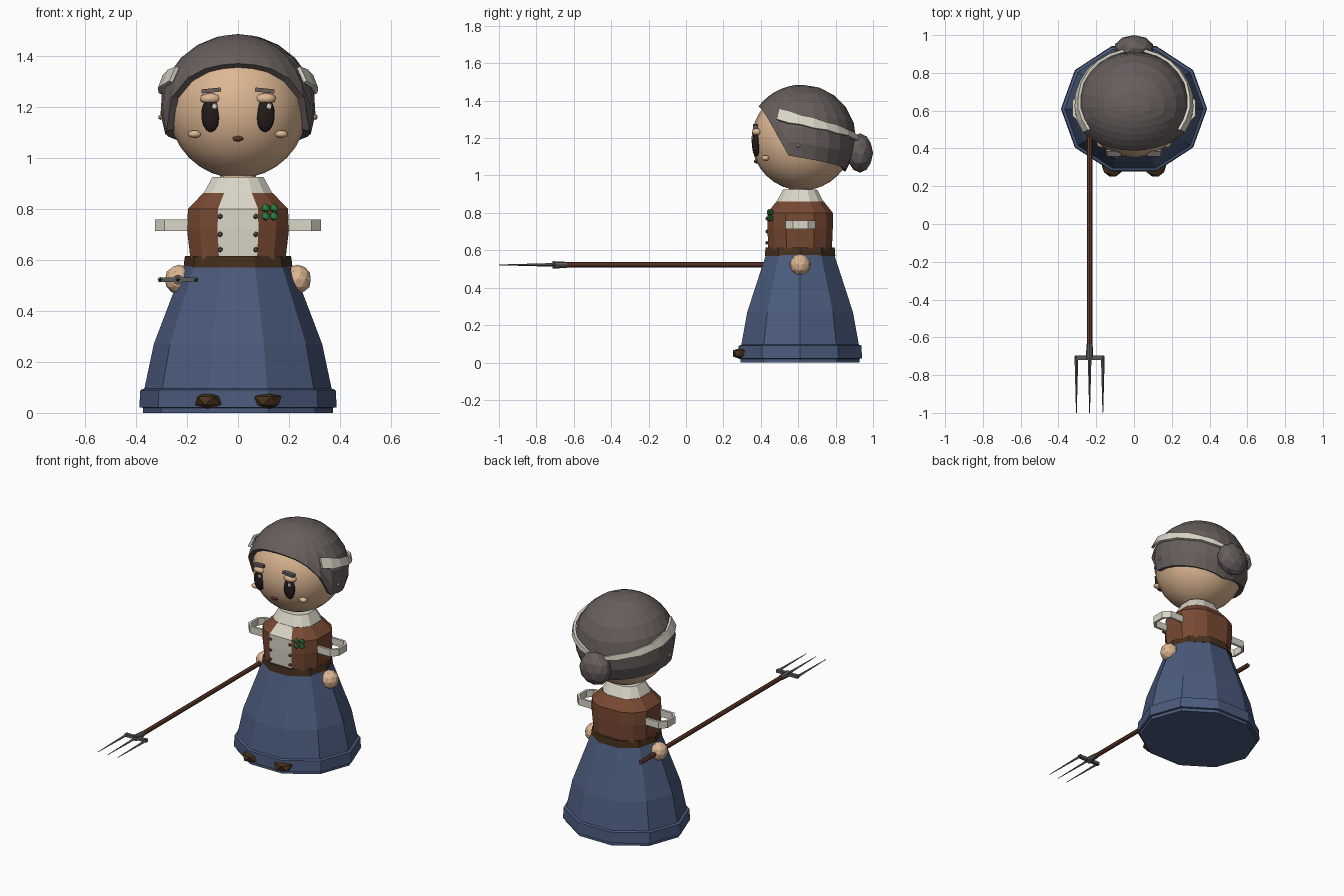
import bpy, bmesh, math
from mathutils import Vector, Matrix

if "Cube" in bpy.data.objects:
    bpy.data.objects.remove(bpy.data.objects["Cube"])

CY = 0.61                      # depth of the figure's axis
HEAD = Vector((0, 0.62, 1.195))


def material(name, rgb):
    m = bpy.data.materials.new(name)
    m.use_nodes = True
    m.diffuse_color = (*rgb, 1)
    m.node_tree.nodes["Principled BSDF"].inputs["Base Color"].default_value = (*rgb, 1)
    return m


blue = material("skirt blue", (0.07, 0.105, 0.205))
brown = material("vest brown", (0.19, 0.068, 0.034))
dark = material("leather brown", (0.06, 0.03, 0.012))
skin = material("skin", (0.72, 0.47, 0.29))
cream = material("cream cloth", (0.70, 0.67, 0.57))
grey = material("hair grey", (0.135, 0.112, 0.105))
black = material("eye black", (0.016, 0.011, 0.01))
green = material("clover green", (0.025, 0.22, 0.055))
metal = material("metal grey", (0.11, 0.10, 0.10))
wood = material("handle wood", (0.14, 0.045, 0.025))


def finish(name, bm, *mats, smooth=False):
    bmesh.ops.recalc_face_normals(bm, faces=bm.faces)
    me = bpy.data.meshes.new(name)
    bm.to_mesh(me)
    bm.free()
    for m in mats:
        me.materials.append(m)
    for p in me.polygons:
        p.use_smooth = smooth
    ob = bpy.data.objects.new(name, me)
    bpy.context.collection.objects.link(ob)
    return ob


def loft(name, outline, sections, *mats):
    """Stack scaled copies of an outline: sections are (z, x scale, y scale)."""
    bm = bmesh.new()
    rings = [[bm.verts.new((x * sx, CY + y * sy, z)) for x, y in outline]
             for z, sx, sy in sections]
    n = len(outline)
    for a, b in zip(rings, rings[1:]):
        for i in range(n):
            j = (i + 1) % n
            bm.faces.new((a[i], a[j], b[j], b[i]))
    bm.faces.new(rings[0])
    bm.faces.new(rings[-1])
    return finish(name, bm, *mats)


def ball(name, loc, size, mat, detail=2, smooth=False, tilt=0):
    bm = bmesh.new()
    bmesh.ops.create_icosphere(bm, subdivisions=detail, radius=1)
    bm.transform(Matrix.Translation(loc) @ Matrix.Rotation(tilt, 4, 'Y') @ Matrix.Diagonal((*size, 1)))
    return finish(name, bm, mat, smooth=smooth)


def box(name, loc, size, mat, tilt=0):
    bm = bmesh.new()
    bmesh.ops.create_cube(bm, size=2)
    bm.transform(Matrix.Translation(loc) @ Matrix.Rotation(tilt, 4, 'Y') @ Matrix.Diagonal((*size, 1)))
    return finish(name, bm, mat)


def rod(name, x, z, y0, y1, r0, r1, mat, sides=8):
    bm = bmesh.new()
    bmesh.ops.create_cone(bm, cap_ends=True, segments=sides, radius1=r0, radius2=r1, depth=abs(y1 - y0))
    bm.transform(Matrix.Translation((x, (y0 + y1) / 2, z)) @ Matrix.Rotation(math.pi / 2, 4, 'X'))
    return finish(name, bm, mat)


def ribbon(name, edges, thickness, mat):
    """Strip between pairs of points, given thickness."""
    bm = bmesh.new()
    rows = [(bm.verts.new(a), bm.verts.new(b)) for a, b in edges]
    for (a, b), (c, d) in zip(rows, rows[1:]):
        bm.faces.new((a, b, d, c))
    ob = finish(name, bm, mat)
    s = ob.modifiers.new("thickness", 'SOLIDIFY')
    s.thickness = thickness
    s.offset = 0
    return ob


def interp(table, t):
    for (a, u), (b, v) in zip(table, table[1:]):
        if t <= b:
            return u + (v - u) * (t - a) / (b - a)
    return table[-1][1]


# Skirt and belt share a ten-sided outline
decagon = [(math.cos(i * math.pi / 5), 0.9 * math.sin(i * math.pi / 5)) for i in range(10)]
loft("skirt", decagon, [(z, r, r) for z, r in (
    (0, .372), (.02, .372), (.021, .387), (.09, .383), (.095, .367), (.27, .33), (.58, .212))], blue)
loft("belt", decagon, [(.57, .214, .22), (.615, .208, .216)], dark)

# Vest with a cream front panel, then collar and neck
quarter = [(.08, .175), (.15, .14), (.2, .075)]
torso = ([(x, -y) for x, y in quarter] + [(x, y) for x, y in reversed(quarter)] +
         [(-x, y) for x, y in quarter] + [(-x, -y) for x, y in reversed(quarter)])
vest = loft("vest", torso, [(.6, .93, .97), (.72, 1, 1), (.8, .98, 1), (.862, .68, .72)], brown, cream)
for p in vest.data.polygons:
    if p.normal.y < -.3 and abs(p.center.x) < .02:
        p.material_index = 1
loft("collar", torso, [(.855, .69, .73), (.925, .5, .52)], cream)
loft("neck", decagon, [(.91, .07, .07), (.95, .07, .07)], skin)
for side, s in (("left", 1), ("right", -1)):
    for k, z in enumerate((.64, .70, .77)):
        ball(f"{side}_button_{k}", (s * .07, .433, z), (.011, .009, .011), metal, 1)

# Clover pinned on the vest's left
for dx in (-1, 1):
    for dz in (-1, 1):
        ball("clover_leaf", (.125 + dx * .016, .45 + dx * .006, .787 + dz * .016), (.018, .012, .018), green, 1)

# Sleeves, hands and shoes
for side, s in (("left", 1), ("right", -1)):
    path = [(.17, .54), (.285, .54), (.317, .575), (.317, .65), (.285, .685), (.17, .685)]
    ribbon(f"{side}_sleeve", [((s * x, y, .713), (s * x, y, .758)) for x, y in path], .016, cream)
    ball(f"{side}_hand", (s * .232, CY, .523), (.056, .056, .058), skin)
    ball(f"{side}_shoe", (s * .113, .31, .048), (.064, .068, .037), dark, 1)

# Head
bm = bmesh.new()
bmesh.ops.create_uvsphere(bm, u_segments=24, v_segments=16, radius=.27)
bm.transform(Matrix.Translation((0, .62, 1.19)))
finish("head", bm, skin, smooth=True)


def on_head(az, theta, r):
    """Point on the hair dome; azimuth zero is the front."""
    a, t = math.radians(az), math.radians(theta)
    return HEAD + Vector((1.05 * r * math.sin(t) * math.sin(a),
                          -r * math.sin(t) * math.cos(a), r * math.cos(t)))


# Hair cap whose lower edge follows the hairline
hairline = [(0, 53), (25, 55), (45, 66), (60, 82), (70, 107), (100, 112), (180, 127)]
azimuths = [i * 15 for i in range(24)]
ROWS = 7
bm = bmesh.new()
crown = bm.verts.new(on_head(0, 0, .29))
cols = [[bm.verts.new(on_head(a, interp(hairline, min(a, 360 - a)) * k / ROWS, .29))
         for k in range(1, ROWS + 1)] for a in azimuths]
for c, d in zip(cols, cols[1:] + cols[:1]):
    bm.faces.new((crown, c[0], d[0]))
    for k in range(ROWS - 1):
        bm.faces.new((c[k], c[k + 1], d[k + 1], d[k]))
hair = finish("hair", bm, grey)
mod = hair.modifiers.new("thickness", 'SOLIDIFY')
mod.thickness = .03
mod.offset = -1

ball("hair_bun", (0, .93, 1.12), (.105, .07, .105), grey, 2)

# Cloth band from the temples down to the bun
for side, s in (("left", 1), ("right", -1)):
    edges = []
    for i in range(9):
        t = i / 8
        az, th = s * (62 + t * 108), 64 + 26 * t
        w = 6 - 4 * t + (1 if i % 2 else 0)
        edges.append((on_head(az, th - w, .302), on_head(az, th + w, .302)))
    ribbon(f"{side}_hair_band", edges, .016, cream)
    ball(f"{side}_ear_stud", on_head(s * 86, 97, .292), (.01, .012, .012), skin, 1)

# Face
for side, s in (("left", 1), ("right", -1)):
    ball(f"{side}_eye", (s * .107, .375, 1.168), (.037, .022, .067), black, 3, True)
    ball(f"{side}_eye_glint", (s * .107 + .015, .354, 1.202), (.012, .006, .014), cream, 1)
    ball(f"{side}_eyelid", (s * .108, .38, 1.232), (.043, .028, .022), skin, 2, True)
    box(f"{side}_eyebrow", (s * .105, .372, 1.264), (.038, .014, .008), grey, s * .1)
    ball(f"{side}_cheek", (s * .17, .425, 1.093), (.027, .022, .015), skin, 2, True)
ball("mouth", (0, .376, 1.075), (.022, .014, .011), wood, 2)

# Pitchfork held in the right hand
FX, FZ = -.235, .522
rod("fork_handle", FX, FZ, .8, -.66, .014, .014, wood)
rod("fork_ferrule", FX, FZ, -.635, -.715, .016, .02, metal)
box("fork_crossbar", (FX, -.708, FZ), (.077, .011, .009), metal)
for k in (-1, 0, 1):
    rod(f"fork_tine_{k + 1}", FX + k * .07, FZ, -.7, -1, .01, .002, metal, 4)
